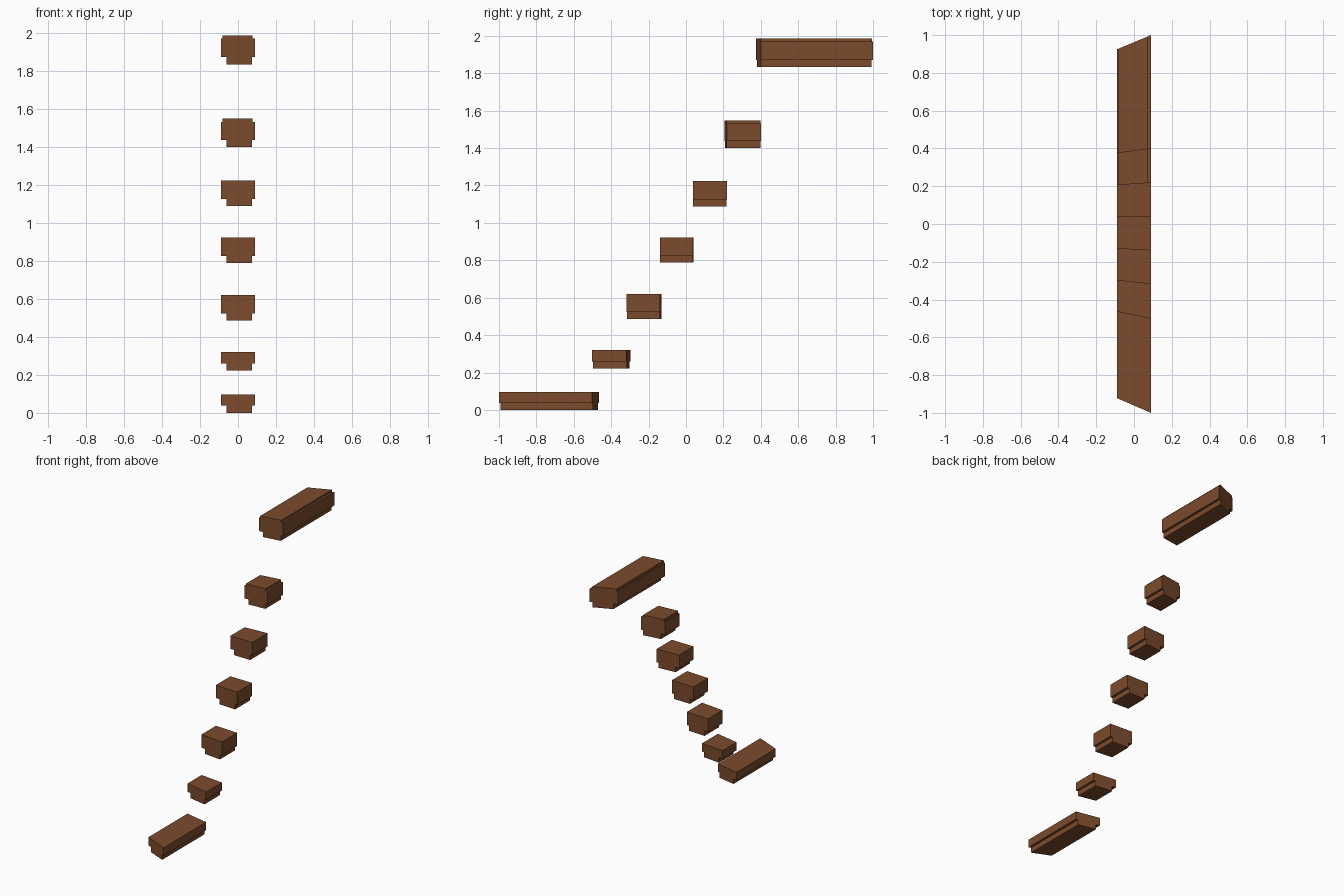
import bpy
import bmesh

cube = bpy.data.objects.get("Cube")
if cube:
    bpy.data.objects.remove(cube, do_unlink=True)

# Single wood colour
wood = bpy.data.materials.new("brown_wood")
wood.use_nodes = True
brown = (0.2, 0.07, 0.026, 1)
wood.diffuse_color = brown
wood.node_tree.nodes["Principled BSDF"].inputs["Base Color"].default_value = brown

HALF = 0.09                       # half width of the rail
BASE_LEFT, BASE_RIGHT = -0.06, 0.073
CAP_LEFT, CAP_RIGHT = -0.081, 0.075

# Slanted joints between segments: y at the right (-x) and left (+x) edges
joints = [(-0.922, -1.0), (-0.464, -0.502), (-0.298, -0.318), (-0.13, -0.14),
          (0.04, 0.037), (0.206, 0.218), (0.374, 0.4), (0.925, 1.0)]

# Heights per segment: bottom, underside of wide body, body top, cap top
levels = [(0.0, 0.038, 0.097, None), (0.222, 0.26, 0.32, None),
          (0.486, 0.523, 0.621, None), (0.789, 0.826, 0.923, None),
          (1.088, 1.126, 1.223, None), (1.399, 1.437, 1.532, 1.548),
          (1.834, 1.872, 1.97, 1.986)]


def joint_y(joint, x):
    """Position of a slanted joint at a given x."""
    t = (x + HALF) / (2 * HALF)
    return joint[0] + t * (joint[1] - joint[0])


def section(bottom, ledge, top, cap):
    """Stepped rail cross-section as (x, z) points."""
    pts = [(BASE_LEFT, bottom), (BASE_RIGHT, bottom), (BASE_RIGHT, ledge),
           (HALF, ledge), (HALF, top)]
    if cap:
        pts += [(CAP_RIGHT, top), (CAP_RIGHT, cap), (CAP_LEFT, cap), (CAP_LEFT, top)]
    return pts + [(-HALF, top), (-HALF, ledge), (BASE_LEFT, ledge)]


def rail_segment(name, profile, front, back):
    """Sweep the cross-section between two slanted joints."""
    bm = bmesh.new()
    rings = [[bm.verts.new((x, joint_y(j, x), z)) for x, z in profile]
             for j in (front, back)]
    bm.faces.new(rings[0])
    bm.faces.new(rings[1][::-1])
    n = len(profile)
    for i in range(n):
        k = (i + 1) % n
        bm.faces.new((rings[0][k], rings[0][i], rings[1][i], rings[1][k]))
    bmesh.ops.recalc_face_normals(bm, faces=bm.faces[:])
    mesh = bpy.data.meshes.new(name)
    bm.to_mesh(mesh)
    bm.free()
    mesh.materials.append(wood)
    bpy.context.collection.objects.link(bpy.data.objects.new(name, mesh))


names = ["bottom_rail"] + [f"step_block_{i}" for i in range(1, 6)] + ["top_rail"]
for i, name in enumerate(names):
    rail_segment(name, section(*levels[i]), joints[i], joints[i + 1])
